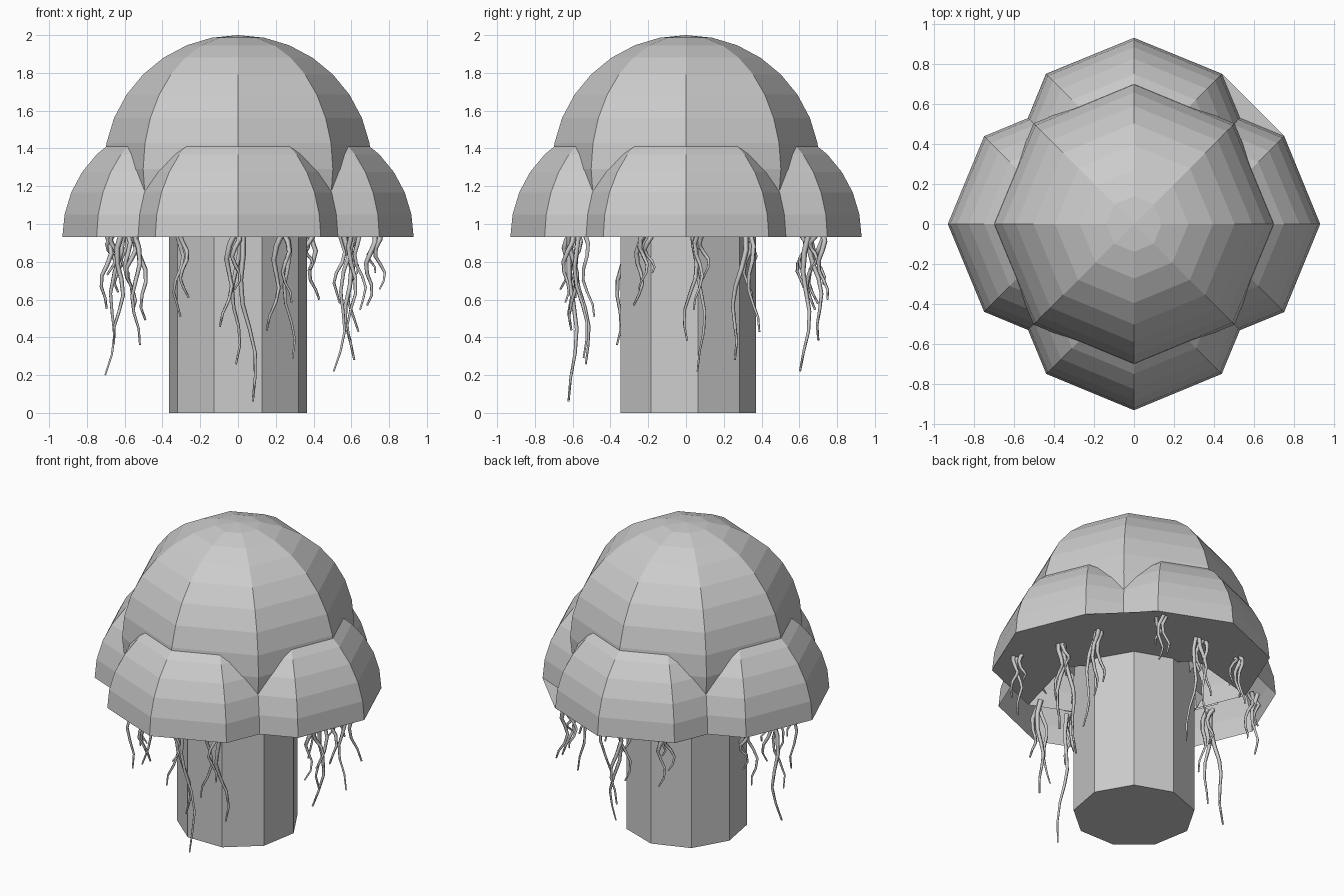
import bpy, bmesh, random
from math import sin, cos, pi, radians

if "Cube" in bpy.data.objects:
    bpy.data.objects.remove(bpy.data.objects["Cube"])

random.seed(4)


def mesh_object(name, bm):
    me = bpy.data.meshes.new(name)
    bm.to_mesh(me)
    bm.free()
    ob = bpy.data.objects.new(name, me)
    bpy.context.collection.objects.link(ob)
    return ob


def faceted_dome(name, radius, centre, rings):
    """Eight-sided sphere with 16 ring steps, kept from the pole down to a ring."""
    bm = bmesh.new()
    bmesh.ops.create_uvsphere(bm, u_segments=8, v_segments=16, radius=radius)
    low = radius * cos(pi * rings / 16) - 0.001
    bmesh.ops.delete(bm, geom=[v for v in bm.verts if v.co.z < low], context='VERTS')
    bmesh.ops.translate(bm, verts=bm.verts, vec=centre)
    return mesh_object(name, bm)


# Trunk: nine-sided column
bm = bmesh.new()
n = 9
ring = [bm.verts.new((0.37 * sin(2 * pi * i / n), 0.37 * cos(2 * pi * i / n), 0)) for i in range(n)]
base = bm.faces.new(ring)
top = bmesh.ops.extrude_face_region(bm, geom=[base], use_keep_orig=True)
bmesh.ops.translate(bm, verts=[g for g in top["geom"] if isinstance(g, bmesh.types.BMVert)], vec=(0, 0, 1.0))
bmesh.ops.recalc_face_normals(bm, faces=bm.faces)
mesh_object("trunk", bm)

# Canopy: one large dome and four open lobes around it
faceted_dome("canopy_top", 0.71, (0, 0, 1.29), 10)
OFF, R, Z = 0.31, 0.62, 0.93
for name, a in (("right", 0), ("back", 90), ("left", 180), ("front", 270)):
    a = radians(a)
    faceted_dome("canopy_lobe_" + name, R, (OFF * cos(a), OFF * sin(a), Z), 8)

# Underside: flat panel closing the back and right lobes only
half = [(0.75, 0.44), (0.93, 0), (0.75, -0.44), (0.31, -0.62), (0.44, -0.13)]
outline = half + [(y, x) for x, y in reversed(half)]
bm = bmesh.new()
panel = bm.faces.new([bm.verts.new((x, y, Z)) for x, y in outline])
panel.normal_update()
if panel.normal.z > 0:
    panel.normal_flip()
bmesh.ops.triangulate(bm, faces=[panel])
mesh_object("canopy_underside", bm)

# Hanging vines: clumps of wavy tapering strands (x, y, lowest z, strands)
clumps = [
    (-0.01, -0.60, 0.06, 4), (0.24, -0.60, 0.29, 3), (-0.30, -0.56, 0.51, 2),
    (0.61, 0.07, 0.22, 4), (0.72, -0.22, 0.57, 3), (0.57, 0.32, 0.28, 3),
    (0.02, 0.65, 0.22, 4), (0.37, 0.70, 0.60, 3), (-0.28, 0.63, 0.58, 3),
    (-0.61, -0.02, 0.20, 4), (-0.67, 0.32, 0.55, 3), (-0.54, -0.30, 0.36, 3),
]
for c, (x, y, low, count) in enumerate(clumps):
    cu = bpy.data.curves.new("vine_clump", 'CURVE')
    cu.dimensions = '3D'
    cu.bevel_depth = 0.014
    cu.bevel_resolution = 0
    cu.use_fill_caps = True
    start = 0.96
    for s in range(count):
        end = start - (start - low) * (1 - 0.22 * s)
        ang = 2 * pi * s / count + c
        sway = random.uniform(0, 2 * pi)
        sp = cu.splines.new('POLY')
        steps = 8
        sp.points.add(steps - 1)
        for i, p in enumerate(sp.points):
            t = i / (steps - 1)
            spread = 0.015 + 0.06 * t * (start - end) / 0.6
            px = x + spread * cos(ang) + 0.022 * sin(5.5 * t * 1.6 + sway)
            py = y + spread * sin(ang) + 0.022 * cos(5.0 * t * 1.6 + sway)
            p.co = (px, py, start + (end - start) * t, 1)
            p.radius = 1.15 - 0.75 * t
    ob = bpy.data.objects.new(f"vine_clump_{c + 1}", cu)
    bpy.context.collection.objects.link(ob)
